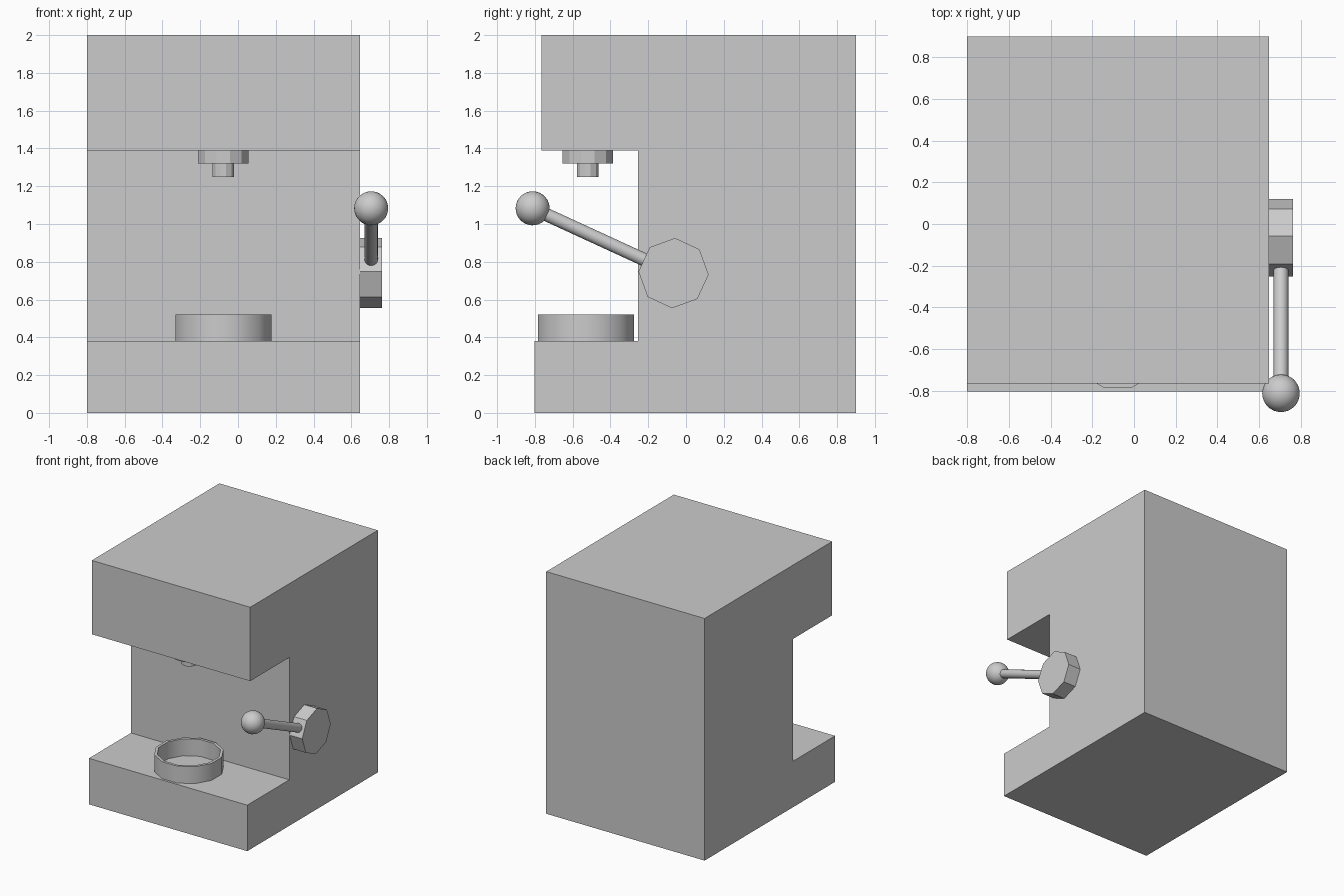
import bpy, bmesh, math
from mathutils import Vector, Matrix

if "Cube" in bpy.data.objects:
    bpy.data.objects.remove(bpy.data.objects["Cube"])


def make(name, bm, smooth=False):
    bmesh.ops.recalc_face_normals(bm, faces=bm.faces)
    mesh = bpy.data.meshes.new(name)
    bm.to_mesh(mesh)
    bm.free()
    obj = bpy.data.objects.new(name, mesh)
    bpy.context.collection.objects.link(obj)
    if smooth:
        bpy.ops.object.select_all(action='DESELECT')
        obj.select_set(True)
        bpy.context.view_layer.objects.active = obj
        bpy.ops.object.shade_smooth_by_angle(angle=math.radians(35))
    return obj


def rod(name, a, b, radius, sides, turn=0.0, smooth=False):
    """Capped cylinder from a to b, turned about its own axis."""
    a, b = Vector(a), Vector(b)
    rot = (b - a).to_track_quat('Z', 'Y').to_matrix().to_4x4()
    bm = bmesh.new()
    bmesh.ops.create_cone(
        bm, cap_ends=True, segments=sides, radius1=radius, radius2=radius,
        depth=(b - a).length,
        matrix=Matrix.Translation((a + b) / 2) @ rot @ Matrix.Rotation(turn, 4, 'Z'))
    return make(name, bm, smooth)


def extrude_x(name, profile, x0, x1):
    """Solid from a (y, z) outline stretched along x."""
    bm = bmesh.new()
    face = bm.faces.new([bm.verts.new((x0, y, z)) for y, z in profile])
    res = bmesh.ops.extrude_face_region(bm, geom=[face], use_keep_orig=True)
    moved = [v for v in res['geom'] if isinstance(v, bmesh.types.BMVert)]
    bmesh.ops.translate(bm, verts=moved, vec=(x1 - x0, 0, 0))
    return make(name, bm)


def ring(name, centre, r_out, r_in, z0, z1, sides):
    """Open ring with a thin wall, flat side facing front."""
    bm = bmesh.new()
    loops = []
    for r, z in ((r_out, z0), (r_out, z1), (r_in, z1), (r_in, z0)):
        angles = [math.tau * (i + 0.5) / sides for i in range(sides)]
        loops.append([bm.verts.new((centre[0] + r * math.cos(t),
                                    centre[1] + r * math.sin(t), z)) for t in angles])
    for k in range(4):
        p, q = loops[k], loops[(k + 1) % 4]
        for i in range(sides):
            j = (i + 1) % sides
            bm.faces.new((p[i], p[j], q[j], q[i]))
    return make(name, bm, True)


# Machine body: C-shaped side outline
extrude_x("body", [(0.9, 0), (0.9, 2), (-0.765, 2), (-0.765, 1.39),
                   (-0.255, 1.39), (-0.255, 0.38), (-0.803, 0.38), (-0.803, 0)],
          -0.8, 0.647)

# Cup ring on the base
X = -0.078
ring("cup_ring", (X, -0.53), 0.263, 0.24, 0.38, 0.52, 12)

# Stepped nozzle under the head
half = math.pi / 12
rod("nozzle_collar", (X, -0.52, 1.32), (X, -0.52, 1.39), 0.138, 12, half)
rod("nozzle_tip", (X, -0.52, 1.25), (X, -0.52, 1.32), 0.06, 12, half)

# Octagonal side knob, turned slightly so one facet faces the lever
hub = Vector((0.705, -0.066, 0.74))
ball = Vector((0.705, -0.812, 1.083))
knob_outline = []
for i in range(8):
    t = math.radians(-2.5 + 45 * i)
    knob_outline.append((hub.y + 0.186 * math.cos(t), hub.z + 0.186 * math.sin(t)))
extrude_x("lever_knob", knob_outline, 0.647, 0.763)

# Lever arm and ball grip
direction = (hub - ball).normalized()
rod("lever_arm", ball, hub - direction * 0.16, 0.035, 24, smooth=True)
bm = bmesh.new()
bmesh.ops.create_uvsphere(
    bm, u_segments=32, v_segments=16, radius=0.09,
    matrix=Matrix.Translation(ball) @ direction.to_track_quat('Z', 'Y').to_matrix().to_4x4())
make("lever_ball", bm, True)
